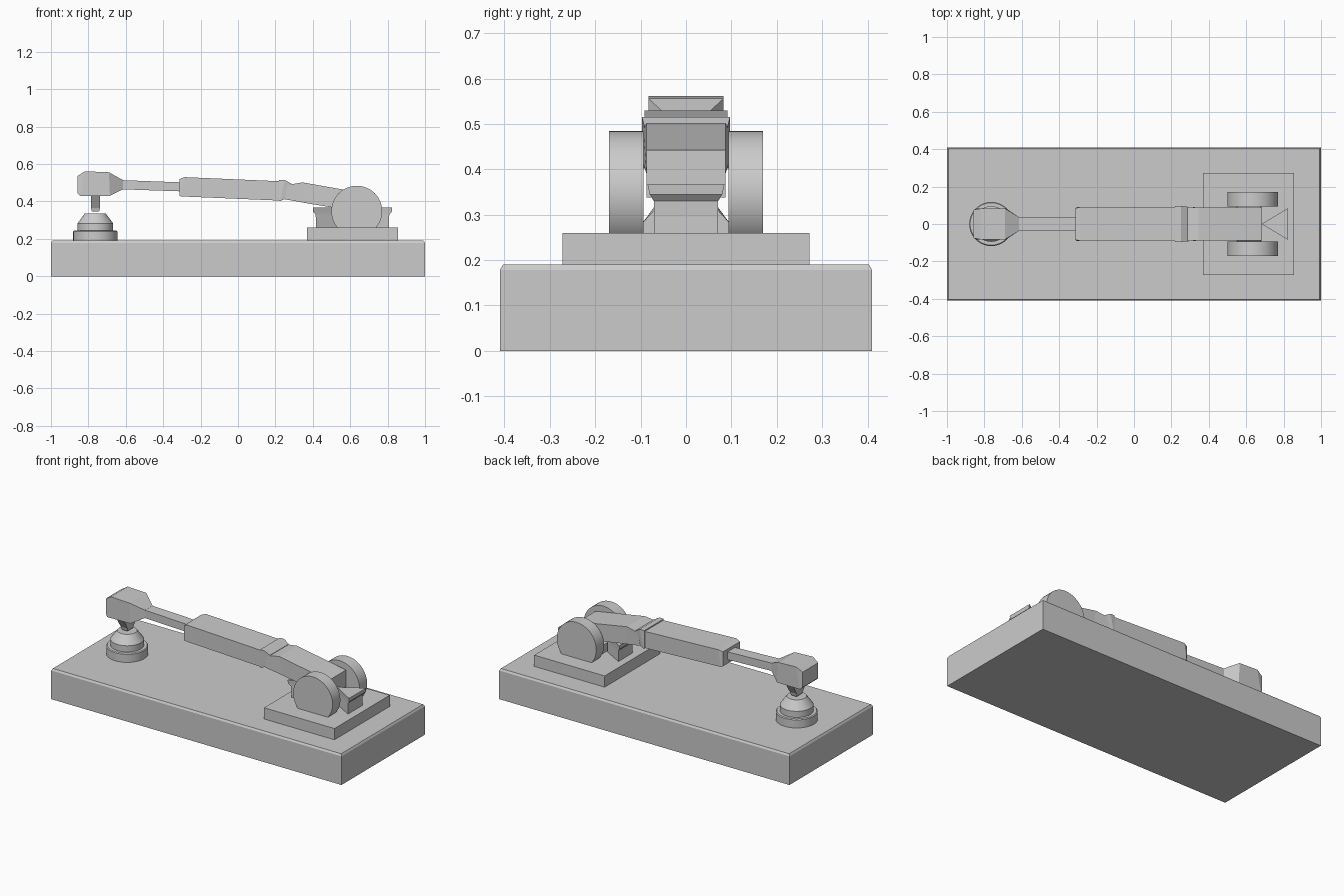
import bpy, bmesh, math
from mathutils import Matrix, Vector

if "Cube" in bpy.data.objects:
    bpy.data.objects.remove(bpy.data.objects["Cube"])


def finish(name, bm, smooth=False):
    bmesh.ops.recalc_face_normals(bm, faces=bm.faces)
    me = bpy.data.meshes.new(name)
    bm.to_mesh(me)
    bm.free()
    ob = bpy.data.objects.new(name, me)
    bpy.context.collection.objects.link(ob)
    if smooth:
        bpy.ops.object.select_all(action='DESELECT')
        ob.select_set(True)
        bpy.context.view_layer.objects.active = ob
        bpy.ops.object.shade_smooth_by_angle(angle=math.radians(30))
    return ob


def skin(name, rings, smooth=False):
    """Join closed rings of points with quads and cap both ends."""
    bm = bmesh.new()
    vs = [[bm.verts.new(p) for p in r] for r in rings]
    n = len(vs[0])
    for a, b in zip(vs, vs[1:]):
        for i in range(n):
            j = (i + 1) % n
            bm.faces.new((a[i], a[j], b[j], b[i]))
    bm.faces.new(vs[0])
    bm.faces.new(vs[-1])
    return finish(name, bm, smooth)


def box(name, x0, x1, hy, z0, z1):
    return skin(name, [[(x0, -hy, z), (x1, -hy, z), (x1, hy, z), (x0, hy, z)]
                       for z in (z0, z1)])


def arm(name, sections):
    """Boxy limb along x: (x_top, z_top, x_bottom, z_bottom, half_width)."""
    return skin(name, [[(xt, -w, zt), (xt, w, zt), (xb, w, zb), (xb, -w, zb)]
                       for xt, zt, xb, zb, w in sections])


def lathe(name, cx, profile, n=48):
    return skin(name, [[(cx + r * math.cos(2 * math.pi * i / n),
                         r * math.sin(2 * math.pi * i / n), z) for i in range(n)]
                       for r, z in profile], True)


# Plinth with chamfered top edge
skin("plinth", [[(-x, -y, z), (x, -y, z), (x, y, z), (-x, y, z)]
                for x, y, z in ((1, .41, 0), (1, .41, .178), (.993, .403, .19))])
box("mount_plate", .37, .855, .272, .185, .26)

# Pivot discs either side of the arm
for side, y in (("front", -.132), ("back", .132)):
    bm = bmesh.new()
    bmesh.ops.create_cone(bm, cap_ends=True, segments=48, radius1=.136,
                          radius2=.136, depth=.076,
                          matrix=Matrix.Translation((.635, y, .348)) @
                          Matrix.Rotation(math.pi / 2, 4, 'X'))
    finish(side + "_pivot_disc", bm, True)

# Flared triangular end blocks, apex toward the pivot
for side, s in (("left", -1), ("right", 1)):
    skin(side + "_end_block",
         [[(.612 + s * .07, 0, z), (.612 + s * d, -w, z), (.612 + s * d, w, z)]
          for z, d, w in ((.255, .195, .07), (.295, .195, .07),
                          (.33, .197, .071), (.345, .21, .08), (.368, .212, .085))])

# Low saddle between the discs
skin("saddle", [[(x, -.096, .255), (x, -.096, .282), (x, -.07, .31),
                 (x, .07, .31), (x, .096, .282), (x, .096, .255)] for x in (.55, .68)])

# Lever arm, from pivot to head
arm("rear_arm", [(.684, .442, .684, .338, .087), (.345, .502, .37, .39, .087),
                 (.265, .488, .25, .412, .094)])
arm("arm_collar", [(.285, .495, .25, .413, .092), (.25, .515, .225, .402, .097),
                   (.22, .515, .22, .402, .095)])
arm("arm_sleeve", [(.225, .508, .22, .405, .091), (-.285, .53, -.305, .427, .091),
                   (-.312, .52, -.312, .43, .084)])
arm("thin_rod", [(-.3, .502, -.3, .454, .037), (-.625, .514, -.625, .465, .037)])
arm("head", [(-.615, .514, -.615, .465, .037), (-.69, .556, -.685, .43, .083),
             (-.818, .561, -.843, .428, .083), (-.857, .537, -.857, .442, .076)])
skin("stem", [[(-.762 - a, -b, z), (-.762 + a, -b, z), (-.762 + a, b, z), (-.762 - a, b, z)]
              for z, a, b in ((.435, .025, .075), (.365, .024, .032), (.345, .019, .027))])

# Stepped round contact button
lathe("button_base", -.763, [(.118, .185), (.118, .24), (.113, .245)])
lathe("button_cap", -.763, [(.095, .24), (.095, .283), (.056, .336)])
